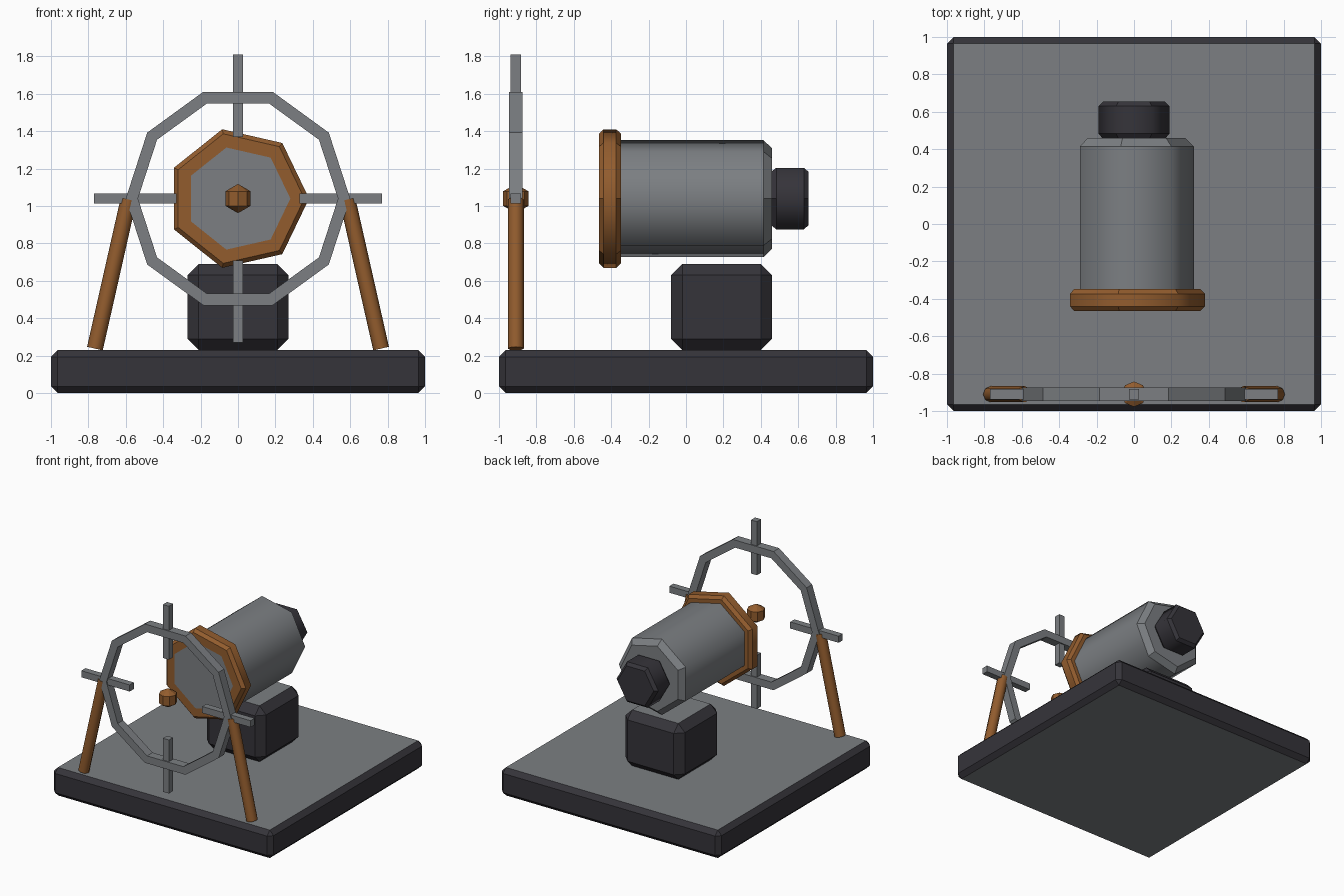
import bpy, bmesh, math
from mathutils import Vector, Matrix

if "Cube" in bpy.data.objects:
    bpy.data.objects.remove(bpy.data.objects["Cube"])


def material(name, rgb):
    m = bpy.data.materials.new(name)
    m.diffuse_color = (*rgb, 1)
    m.use_nodes = True
    m.node_tree.nodes["Principled BSDF"].inputs["Base Color"].default_value = m.diffuse_color
    return m


GREY = material("steel grey", (0.2, 0.212, 0.225))
DARK = material("charcoal", (0.036, 0.034, 0.042))
ORANGE = material("burnt orange", (0.29, 0.108, 0.027))
AXIS_Z = 1.04      # height of the barrel axis and sight centre
SIGHT_Y = -0.91


def finish(bm, name, mats):
    bmesh.ops.recalc_face_normals(bm, faces=bm.faces)
    me = bpy.data.meshes.new(name)
    bm.to_mesh(me)
    bm.free()
    for m in mats:
        me.materials.append(m)
    ob = bpy.data.objects.new(name, me)
    bpy.context.collection.objects.link(ob)
    return ob


def box(name, centre, size, mats, bevel=0.0, rule=None):
    bm = bmesh.new()
    bmesh.ops.create_cube(bm, size=1, matrix=Matrix.Translation(centre) @ Matrix.Diagonal((*size, 1)))
    if bevel:
        bmesh.ops.bevel(bm, geom=bm.edges[:], offset=bevel, segments=1, affect='EDGES')
    bm.normal_update()
    if rule:
        for f in bm.faces:
            f.material_index = int(rule(f.normal))
    return finish(bm, name, mats)


def turned(name, profile, sides, mats, y=0.0, closed=False, grey_cap=False):
    """Spin (radius, y) points around the y axis; straight walls are smooth."""
    bm = bmesh.new()
    rings = []
    for r, py in profile:
        rings.append([bm.verts.new((r * math.cos(a), y + py, AXIS_Z + r * math.sin(a)))
                      for a in (2 * math.pi * i / sides for i in range(sides))])
    n = len(rings)
    for k in range(n if closed else n - 1):
        a, b = rings[k], rings[(k + 1) % n]
        wall = not closed and profile[k][0] == profile[(k + 1) % n][0]
        for i in range(sides):
            j = (i + 1) % sides
            bm.faces.new((a[i], a[j], b[j], b[i])).smooth = wall
    if not closed:
        front = bm.faces.new(rings[0])
        bm.faces.new(rings[-1])
        front.material_index = int(grey_cap)
    return finish(bm, name, mats)


# Base slab with grey top and bottom, and the support block
box("base", (0, 0, 0.115), (2, 2, 0.23), [DARK, GREY], 0.036, lambda n: abs(n.z) > 0.9)
box("support_block", (0, 0.19, 0.46), (0.54, 0.54, 0.46), [DARK, GREY], 0.06, lambda n: n.z > 0.9)

# Seven-sided barrel, front collar with grey panel, six-sided rear knob
turned("barrel", [(0.32, -0.36), (0.32, 0.415), (0.275, 0.46)], 7, [GREY])
turned("front_collar", [(0.28, -0.465), (0.355, -0.465), (0.38, -0.44), (0.38, -0.373), (0.355, -0.348)],
       7, [ORANGE, GREY], grey_cap=True)
turned("rear_knob", [(0.165, 0.455), (0.19, 0.483), (0.19, 0.63), (0.165, 0.655)], 6, [DARK])

# Ten-sided sight ring
turned("sight_ring", [(0.6, -0.036), (0.6, 0.036), (0.535, 0.036), (0.535, -0.036)], 10, [GREY],
       y=SIGHT_Y, closed=True)

# Four sight bars crossing the ring
for name, dx, dz in (("top", 0, 1), ("bottom", 0, -1), ("left", -1, 0), ("right", 1, 0)):
    size = (0.44 if dx else 0.054, 0.054, 0.44 if dz else 0.054)
    box(name + "_sight_bar", (dx * 0.55, SIGHT_Y, AXIS_Z + dz * 0.55), size, [GREY])

# Sight bead floating in the middle
bm = bmesh.new()
bmesh.ops.create_uvsphere(bm, u_segments=8, v_segments=3, radius=0.078,
                          matrix=Matrix.Translation((0, SIGHT_Y, AXIS_Z)))
finish(bm, "sight_bead", [ORANGE])

# Leaning legs that hold the ring
for name, s in (("left_leg", -1), ("right_leg", 1)):
    top, foot = Vector((s * 0.585, SIGHT_Y, 1.035)), Vector((s * 0.765, SIGHT_Y, 0.238))
    d = top - foot
    bm = bmesh.new()
    bmesh.ops.create_cone(bm, cap_ends=True, segments=8, radius1=0.043, radius2=0.043, depth=d.length,
                          matrix=Matrix.Translation((top + foot) / 2) @ d.to_track_quat('Z', 'Y').to_matrix().to_4x4())
    for f in bm.faces:
        f.smooth = len(f.verts) == 4
    finish(bm, name, [ORANGE])
